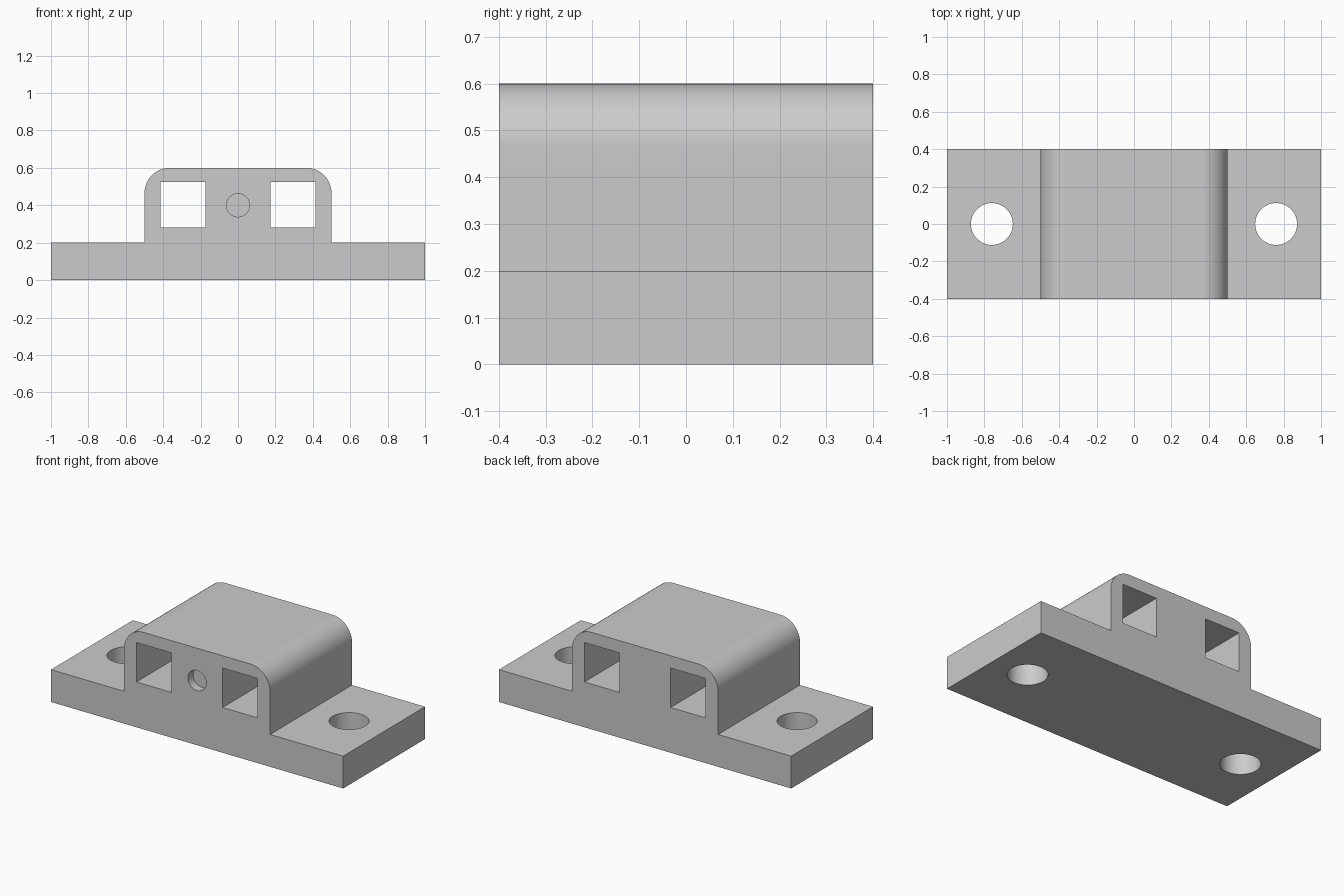
import bpy
import bmesh
from math import cos, sin, pi, radians
from mathutils import Matrix, Vector

default_cube = bpy.data.objects.get("Cube")
if default_cube:
    bpy.data.objects.remove(default_cube, do_unlink=True)

HALF_LENGTH, HALF_DEPTH, BASE_TOP = 1.0, 0.4, 0.2
HALF_BODY, TOP, RADIUS, STEPS = 0.5, 0.6, 0.135, 16

grey = bpy.data.materials.new("plain grey")
grey.use_nodes = True
colour = (0.6, 0.6, 0.6, 1)
grey.diffuse_color = colour
grey.node_tree.nodes["Principled BSDF"].inputs["Base Color"].default_value = colour


def add_object(name, bm):
    bmesh.ops.recalc_face_normals(bm, faces=bm.faces)
    mesh = bpy.data.meshes.new(name)
    bm.to_mesh(mesh)
    bm.free()
    mesh.materials.append(grey)
    obj = bpy.data.objects.new(name, mesh)
    bpy.context.collection.objects.link(obj)
    return obj


def box_cutter(name, centre, size):
    bm = bmesh.new()
    bmesh.ops.create_cube(bm, size=1, matrix=Matrix.Translation(centre) @ Matrix.Diagonal((*size, 1)))
    return add_object(name, bm)


def round_cutter(name, centre, radius, depth, turn=0):
    bm = bmesh.new()
    bmesh.ops.create_cone(bm, cap_ends=True, segments=64, radius1=radius, radius2=radius, depth=depth,
                          matrix=Matrix.Translation(centre) @ Matrix.Rotation(turn, 4, "X"))
    return add_object(name, bm)


# Bracket: half profile with a rounded shoulder, mirrored and extruded
half = [(HALF_LENGTH, 0), (HALF_LENGTH, BASE_TOP), (HALF_BODY, BASE_TOP)]
for i in range(STEPS + 1):
    a = pi / 2 * i / STEPS
    half.append((HALF_BODY - RADIUS + RADIUS * cos(a), TOP - RADIUS + RADIUS * sin(a)))
profile = half + [(-x, z) for x, z in reversed(half)]
bm = bmesh.new()
face = bm.faces.new([bm.verts.new((x, -HALF_DEPTH, z)) for x, z in profile])
extruded = bmesh.ops.extrude_face_region(bm, geom=[face], use_keep_orig=True)
moved = [v for v in extruded["geom"] if isinstance(v, bmesh.types.BMVert)]
bmesh.ops.translate(bm, verts=moved, vec=Vector((0, 2 * HALF_DEPTH, 0)))
bracket = add_object("mounting_bracket", bm)

# Square through channels, bolt holes and the shallow front recess
cutters = [round_cutter("front_recess_cutter", (0, -HALF_DEPTH, 0.4), 0.062, 0.1, pi / 2)]
for side, s in (("left", 1), ("right", -1)):
    cutters.append(box_cutter(side + "_channel_cutter", (s * 0.295, 0, 0.402), (0.24, 1, 0.244)))
    cutters.append(round_cutter(side + "_bolt_hole_cutter", (s * 0.76, 0, 0.1), 0.112, 0.4))

for cutter in cutters:
    cut = bracket.modifiers.new(cutter.name, "BOOLEAN")
    cut.operation = "DIFFERENCE"
    cut.solver = "EXACT"
    cut.object = cutter

# Bake the cuts and discard the cutters
bpy.context.view_layer.update()
evaluated = bracket.evaluated_get(bpy.context.evaluated_depsgraph_get())
cut_mesh = bpy.data.meshes.new_from_object(evaluated)
bracket.modifiers.clear()
bracket.data = cut_mesh
for cutter in cutters:
    bpy.data.objects.remove(cutter, do_unlink=True)

# Smooth curved walls, crisp edges and flat large faces
bpy.ops.object.select_all(action="DESELECT")
bracket.select_set(True)
bpy.context.view_layer.objects.active = bracket
bpy.ops.object.shade_smooth_by_angle(angle=radians(30))
weighted = bracket.modifiers.new("flat_face_normals", "WEIGHTED_NORMAL")
weighted.keep_sharp = True
